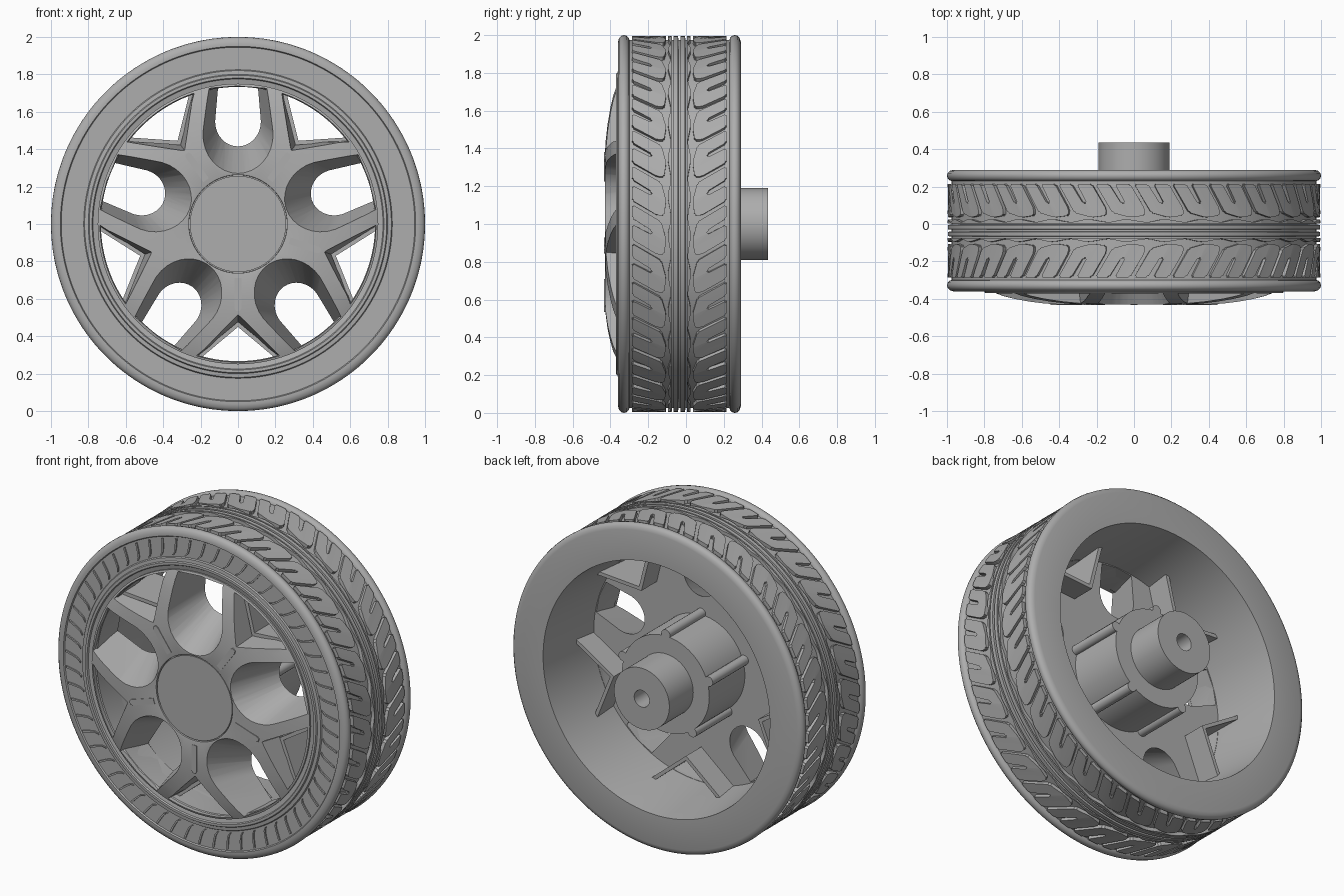
import bpy, bmesh, math
from math import sin, cos, pi, radians

if "Cube" in bpy.data.objects:
    bpy.data.objects.remove(bpy.data.objects["Cube"])

grey = bpy.data.materials.new("plain_grey")
grey.use_nodes = True
COLOR = (0.42, 0.42, 0.42, 1)
grey.diffuse_color = COLOR
grey.node_tree.nodes["Principled BSDF"].inputs["Base Color"].default_value = COLOR

FIFTH = 2 * pi / 5
MID = -0.035          # centre plane of the tread


def place(s, a, r, y):
    """Angle s clockwise from the top, a sideways, r outwards, y along the axle."""
    return (r * sin(s) + a * cos(s), y, 1 + r * cos(s) - a * sin(s))


def finish(bm, name, angle=35):
    bmesh.ops.remove_doubles(bm, verts=bm.verts, dist=0.0001)
    bmesh.ops.recalc_face_normals(bm, faces=bm.faces)
    mesh = bpy.data.meshes.new(name)
    bm.to_mesh(mesh)
    bm.free()
    obj = bpy.data.objects.new(name, mesh)
    bpy.context.collection.objects.link(obj)
    mesh.materials.append(grey)
    smooth(obj, angle)
    return obj


def smooth(obj, angle=35):
    bpy.ops.object.select_all(action='DESELECT')
    obj.select_set(True)
    bpy.context.view_layer.objects.active = obj
    bpy.ops.object.shade_smooth_by_angle(angle=radians(angle))


def lathe(name, profile, steps=120):
    """Revolve a closed (radius, y) profile around the axle."""
    bm = bmesh.new()
    rings = [[bm.verts.new(place(2 * pi * k / steps, 0, r, y)) for r, y in profile]
             for k in range(steps)]
    n = len(profile)
    for k in range(steps):
        a, b = rings[k], rings[(k + 1) % steps]
        for i in range(n):
            j = (i + 1) % n
            bm.faces.new((a[i], a[j], b[j], b[i]))
    return finish(bm, name)


def loft(bm, front, y0, back, y1, s):
    """Solid between two (sideways, radius) outlines, turned to angle s."""
    f = [bm.verts.new(place(s, a, r, y0)) for a, r in front]
    b = [bm.verts.new(place(s, a, r, y1)) for a, r in back]
    n = len(f)
    bm.faces.new(f)
    bm.faces.new(b[::-1])
    for i in range(n):
        j = (i + 1) % n
        bm.faces.new((f[i], b[i], b[j], f[j]))


def ring_of(name, outline, count, mapper, cuts=0, rounding=0.0):
    """Repeat a flat outline around the wheel; mapper(u, v, top, turn) bends it."""
    flat = bmesh.new()
    flat.faces.new([flat.verts.new((u, v, 0)) for u, v in outline])
    if rounding:
        bmesh.ops.bevel(flat, geom=flat.verts[:], offset=rounding, segments=3,
                        affect='VERTICES')
    grown = bmesh.ops.extrude_face_region(flat, geom=flat.faces[:])
    for v in grown["geom"]:
        if isinstance(v, bmesh.types.BMVert):
            v.co.z = 1
    us = [v.co.x for v in flat.verts]
    for c in range(1, cuts + 1):
        at = min(us) + (max(us) - min(us)) * c / (cuts + 1)
        bmesh.ops.bisect_plane(flat, geom=flat.verts[:] + flat.edges[:] + flat.faces[:],
                               plane_co=(at, 0, 0), plane_no=(1, 0, 0))
    bm = bmesh.new()
    for k in range(count):
        made = {v: bm.verts.new(mapper(v.co.x, v.co.y, v.co.z, 2 * pi * k / count))
                for v in flat.verts}
        for f in flat.faces:
            bm.faces.new([made[v] for v in f.verts])
    flat.free()
    return finish(bm, name)


# Tyre and barrel in one section
lathe("tyre", [
    (0.78, 0.29), (0.965, 0.29), (0.985, 0.284), (0.997, 0.272), (1.0, 0.258),
    (0.996, 0.243), (0.985, 0.233), (0.975, 0.23), (0.975, -0.003),
    (0.995, -0.005), (0.995, -0.028), (0.975, -0.03), (0.975, -0.04),
    (0.995, -0.042), (0.995, -0.065), (0.975, -0.067), (0.975, -0.3),
    (0.985, -0.303), (0.996, -0.313), (1.0, -0.328), (0.997, -0.342),
    (0.985, -0.354), (0.965, -0.36), (0.95, -0.36), (0.945, -0.352),
    (0.825, -0.352), (0.82, -0.36), (0.8, -0.362), (0.795, -0.37), (0.78, -0.37),
    (0.775, -0.362), (0.745, -0.355), (0.733, -0.34), (0.735, -0.2)], 180)

# Tread blocks and wavy ribs, mirrored on both halves
PERIOD = 2 * pi / 30
block = [(0, 0.25), (0.074, 0.25), (0.078, 0.145), (0.1, 0.145), (0.106, 0.25),
         (0.188, 0.25), (0.188, 0.115), (0.165, 0.08), (0.08, 0.07), (0.0, 0.095)]
wave = [(PERIOD * i / 12, 0.053 + 0.007 * sin(pi * i / 6)) for i in range(13)]
wave += [(PERIOD * i / 12, 0.039) for i in range(12, -1, -1)]
for half, side in (("front", -1), ("back", 1)):
    def on_tread(u, v, top, turn):
        s = turn + u + 0.6 * (0.25 - v)
        return place(s, 0, 0.97 + 0.026 * top, MID + side * v)
    ring_of(half + "_tread_blocks", block, 30, on_tread, 5, 0.008)
    ring_of(half + "_wavy_rib", wave, 30, on_tread)

# Curved slashes on the front sidewall
slash = []
for w, order in ((-0.006, range(7)), (0.006, range(6, -1, -1))):
    slash += [(0.05 * (i / 6) ** 0.5 + w, 0.835 + 0.1 * i / 6) for i in order]
ring_of("sidewall_slashes", slash, 60,
        lambda u, v, top, turn: place(turn + u - 0.03, 0, v, -0.345 - 0.015 * top))

# Domed wheel face, cut by five scoops and five triangular windows
face = lathe("spokes", [
    (0, -0.41), (0.262, -0.41), (0.263, -0.428), (0.27, -0.43), (0.4, -0.43),
    (0.48, -0.425), (0.56, -0.415), (0.64, -0.4), (0.7, -0.385), (0.75, -0.366),
    (0.75, -0.15), (0, -0.15)])


def scoop(top_w, w, bottom, straight):
    arc = [(w * cos(pi * i / 16), straight - (straight - bottom) * sin(pi * i / 16))
           for i in range(17)]
    return [(top_w, 0.725), (0, 0.738)][::-1] + [(top_w, 0.725)] + arc + [(-top_w, 0.725)] \
        if top_w == w else [(0, 0.738), (top_w, 0.725)] + arc + [(-top_w, 0.725)]


def window(apex, spread):
    arc = [(0.738 * sin(radians(spread * i / 4)), 0.738 * cos(radians(spread * i / 4)))
           for i in range(-4, 5)]
    return [(0, apex)] + arc


bm = bmesh.new()
for k in range(5):
    loft(bm, scoop(0.172, 0.195, 0.26, 0.48), -0.45, scoop(0.105, 0.12, 0.42, 0.55),
         -0.14, k * FIFTH)
    loft(bm, window(0.48, 18), -0.45, window(0.55, 16), -0.14, (k + 0.5) * FIFTH)
cutter = finish(bm, "window_cutter")
cutter.hide_render = True
mod = face.modifiers.new("windows", 'BOOLEAN')
mod.operation = 'DIFFERENCE'
mod.solver = 'EXACT'
mod.object = cutter
bpy.context.view_layer.update()
cut = bpy.data.meshes.new_from_object(face.evaluated_get(bpy.context.evaluated_depsgraph_get()))
face.modifiers.clear()
face.data = cut
bpy.data.objects.remove(cutter)
smooth(face, 30)

# V-shaped stiffening plates behind the triangular windows
bm = bmesh.new()
vee = [(0, 0.55), (0.215, 0.73), (0.24, 0.722), (0, 0.522), (-0.24, 0.722), (-0.215, 0.73)]
for k in range(5):
    loft(bm, vee, -0.3, vee, 0.0, (k + 0.5) * FIFTH)
finish(bm, "stiffening_plates")

# Centre cap and small raised slots
lathe("centre_cap", [(0, -0.425), (0.257, -0.425), (0.257, -0.4), (0, -0.4)])
bm = bmesh.new()
slot = [(0.018, 0.29), (0.018, 0.45), (0.01, 0.465), (-0.01, 0.465), (-0.018, 0.45),
        (-0.018, 0.29)]
for k in range(5):
    loft(bm, slot, -0.433, slot, -0.425, (k + 0.5) * FIFTH)
finish(bm, "face_slots")

# Hub core with bored axle tube
lathe("hub", [(0, 0.0), (0.052, 0.0), (0.052, 0.435), (0.19, 0.435), (0.19, 0.2),
              (0.3, 0.2), (0.3, -0.3), (0, -0.3)], 96)

# Round rods along the hub
bm = bmesh.new()
rod = [(0.03 * cos(pi * i / 8), 0.31 + 0.03 * sin(pi * i / 8)) for i in range(16)]
for k in range(5):
    loft(bm, rod, -0.2, rod, 0.2, k * FIFTH)
finish(bm, "hub_rods")
